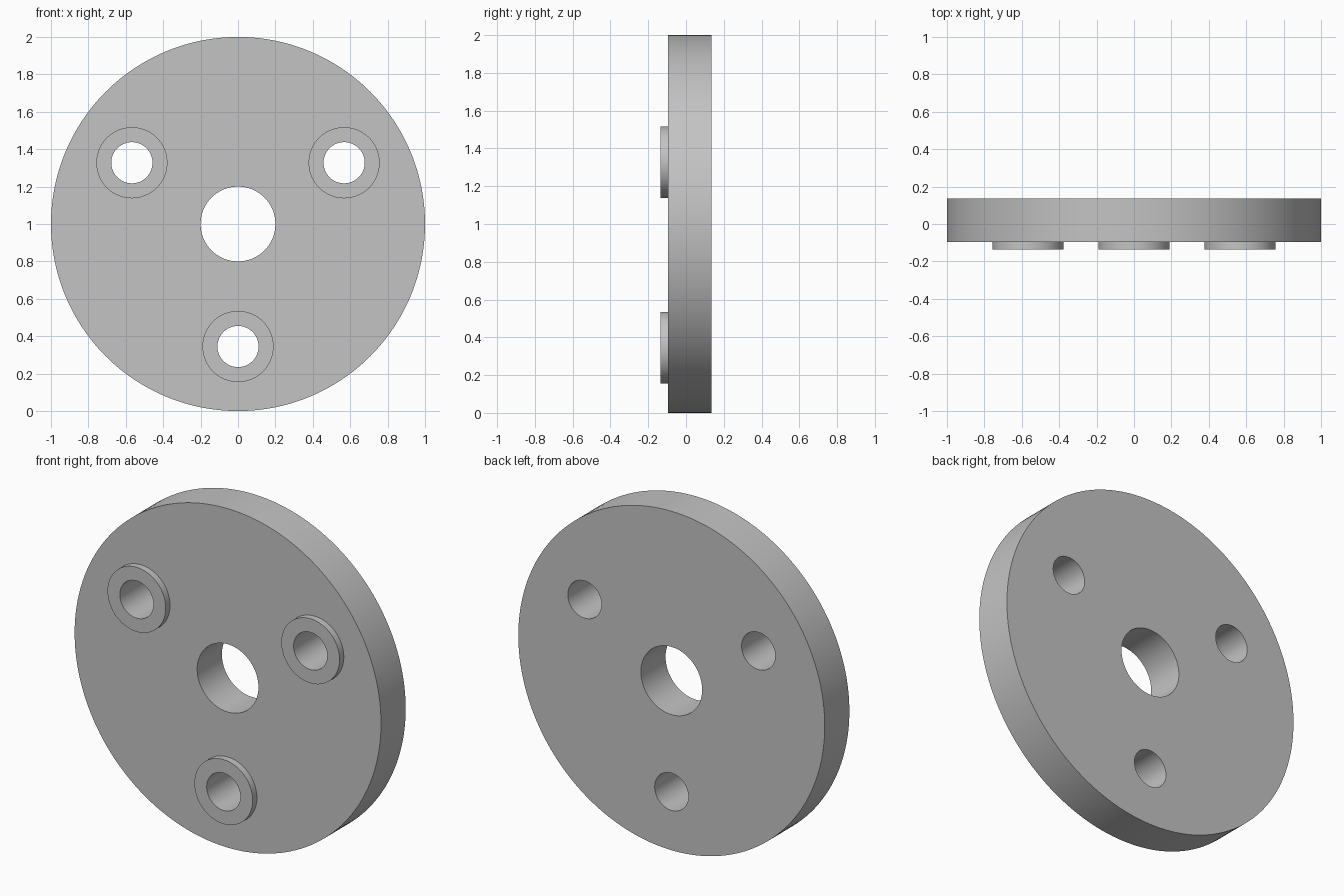
import bpy
import math

FRONT, BACK = -0.095, 0.135     # faces of the plate along y
BOSS_FRONT = -0.135             # raised face of the bosses
CENTRE_Z = 1.0
BOLT_RADIUS = 0.655
BOLT_ANGLES = [math.radians(a) for a in (30, 150, 270)]

cube = bpy.data.objects.get("Cube")
if cube:
    bpy.data.objects.remove(cube, do_unlink=True)

grey = bpy.data.materials.new("machined grey")
grey.use_nodes = True
colour = (0.55, 0.55, 0.55, 1)
grey.diffuse_color = colour
grey.node_tree.nodes["Principled BSDF"].inputs["Base Color"].default_value = colour


def cylinder(name, radius, y0, y1, x=0.0, z=CENTRE_Z, sides=96):
    """Cylinder lying along y between y0 and y1."""
    bpy.ops.mesh.primitive_cylinder_add(
        vertices=sides, radius=radius, depth=y1 - y0,
        location=(x, (y0 + y1) / 2, z), rotation=(math.pi / 2, 0, 0))
    obj = bpy.context.object
    obj.name = name
    obj.data.materials.append(grey)
    return obj


def combine(target, tool, operation):
    """Apply a boolean and discard the tool object."""
    mod = target.modifiers.new(operation.lower(), 'BOOLEAN')
    mod.operation = operation
    mod.solver = 'EXACT'
    mod.object = tool
    bpy.context.view_layer.objects.active = target
    bpy.ops.object.modifier_apply(modifier=mod.name)
    bpy.data.objects.remove(tool, do_unlink=True)


# Round plate
plate = cylinder("flange_plate", 1.0, FRONT, BACK, sides=192)

# Raised bosses, each with a bolt hole through the plate
for angle in BOLT_ANGLES:
    x = BOLT_RADIUS * math.cos(angle)
    z = CENTRE_Z + BOLT_RADIUS * math.sin(angle)
    combine(plate, cylinder("boss", 0.19, BOSS_FRONT, 0, x, z), 'UNION')
    combine(plate, cylinder("bolt_hole", 0.11, -0.3, 0.3, x, z), 'DIFFERENCE')

# Centre bore
combine(plate, cylinder("centre_bore", 0.2, -0.3, 0.3), 'DIFFERENCE')

# Smooth walls with crisp rims
bpy.ops.object.select_all(action='DESELECT')
plate.select_set(True)
bpy.context.view_layer.objects.active = plate
bpy.ops.object.shade_smooth_by_angle(angle=math.radians(30))
